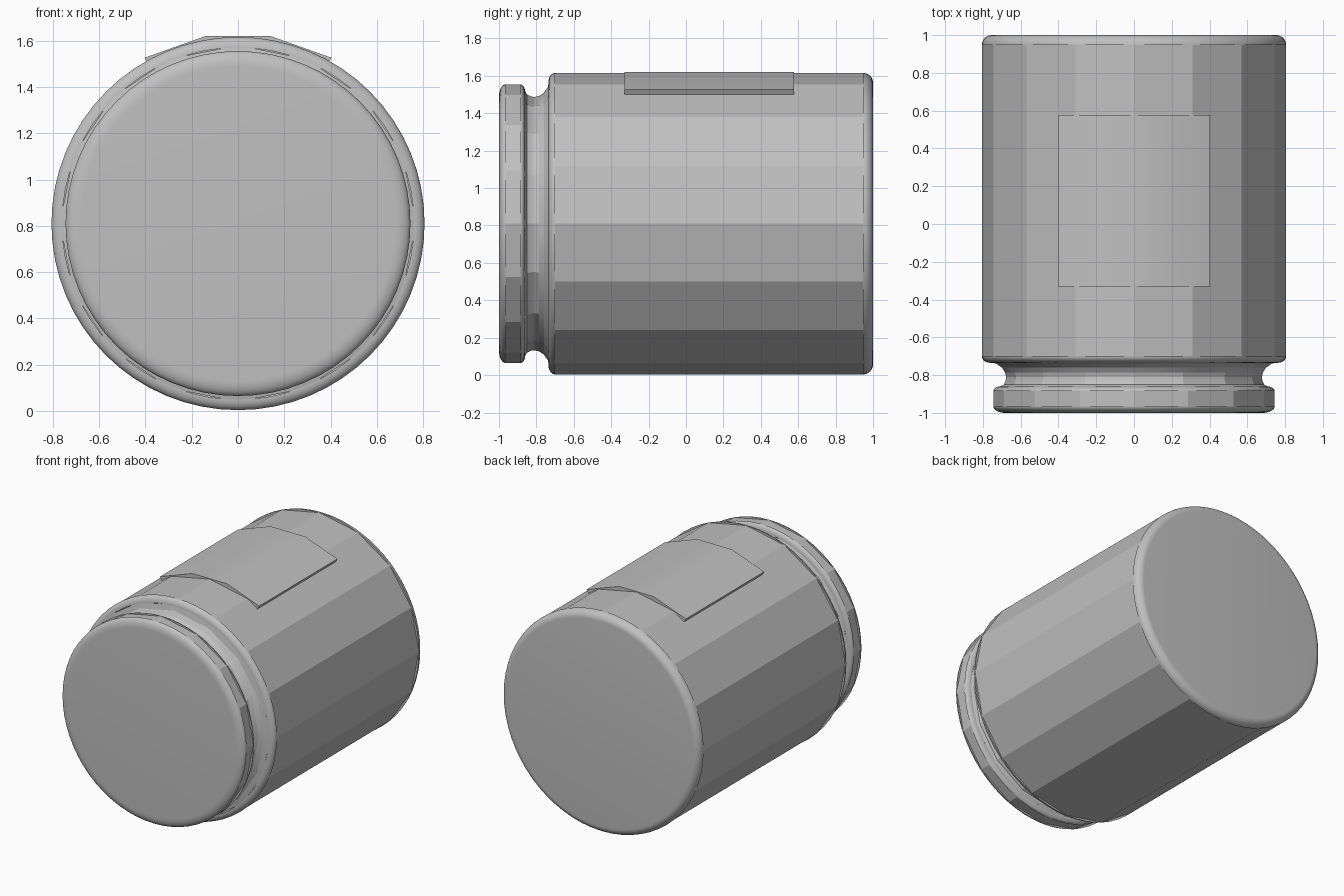
import bpy
import bmesh
from math import sin, cos, pi, radians

cube = bpy.data.objects.get("Cube")
if cube:
    bpy.data.objects.remove(cube, do_unlink=True)

AXIS_Z = 0.81      # height of the jar's lying axis
BODY_R = 0.806
LIP_R = 0.745

grey = bpy.data.materials.new("plain_grey")
grey.use_nodes = True
COLOR = (0.53, 0.53, 0.53, 1)
grey.diffuse_color = COLOR
grey.node_tree.nodes["Principled BSDF"].inputs["Base Color"].default_value = COLOR


def finish(name, bm):
    """Store the mesh as a shaded object."""
    mesh = bpy.data.meshes.new(name)
    bm.to_mesh(mesh)
    bm.free()
    mesh.materials.append(grey)
    for poly in mesh.polygons:
        poly.use_smooth = True
    mesh.set_sharp_from_angle(angle=radians(20))
    obj = bpy.data.objects.new(name, mesh)
    bpy.context.collection.objects.link(obj)
    return obj


def polar(r, y, a):
    return (r * cos(a), y, AXIS_Z + r * sin(a))


def lathe(name, profile, sides, front_cap=False, back_cap=False):
    """Spin (radius, y) points, ordered front to back, about the axis."""
    bm = bmesh.new()
    rings = [[bm.verts.new(polar(r, y, 2 * pi * j / sides)) for j in range(sides)]
             for r, y in profile]
    for near, far in zip(rings, rings[1:]):
        for j in range(sides):
            k = (j + 1) % sides
            bm.faces.new((near[j], far[j], far[k], near[k]))
    if front_cap:
        bm.faces.new(rings[0])
    if back_cap:
        bm.faces.new(rings[-1][::-1])
    return finish(name, bm)


def fillet(start, end, steps=8):
    """Quarter ellipse leaving start radially and reaching end along the axis."""
    (r0, y0), (r1, y1) = start, end
    return [(r0 + (r1 - r0) * sin(t), y1 + (y0 - y1) * cos(t))
            for t in (pi / 2 * i / steps for i in range(steps + 1))]


ROUND, FACETED = 64, 16

# Lid end: flat face, rounded edges and a faceted lip
lathe("lid_face", fillet((0.68, -1), (LIP_R, -0.965)) + [(0.70, -0.965)],
      ROUND, front_cap=True)
lathe("lip_band", [(LIP_R, -0.965), (LIP_R, -0.885)], FACETED)
lathe("lip_back_edge", [(0.70, -0.885)] + fillet((0.705, -0.86), (LIP_R, -0.885))[::-1],
      ROUND)

# Concave neck and rounded shoulder
lathe("neck", [(0.715, -0.863), (0.69, -0.85), (0.68, -0.83), (0.677, -0.81),
               (0.683, -0.785), (0.70, -0.76), (0.73, -0.739), (0.77, -0.73)], FACETED)
lathe("shoulder", fillet((0.76, -0.735), (BODY_R, -0.70)) + [(0.77, -0.70)], ROUND)

# Faceted body and rounded base
lathe("body", [(BODY_R, -0.70), (BODY_R, 0.947)], FACETED)
lathe("base", [(0.77, 0.947)] + fillet((0.752, 1), (BODY_R, 0.947))[::-1],
      ROUND, back_cap=True)

# Slightly raised curved label plate on top
bm = bmesh.new()
angles = [radians(90 + 29.4 * s) for s in (-1, -1 / 3, 1 / 3, 1)]
section = [polar(0.822, -0.33, a) for a in angles]
section += [polar(0.785, -0.33, a) for a in reversed(angles)]
face = bm.faces.new([bm.verts.new(p) for p in section])
extruded = bmesh.ops.extrude_face_region(bm, geom=[face], use_keep_orig=True)
moved = [v for v in extruded["geom"] if isinstance(v, bmesh.types.BMVert)]
bmesh.ops.translate(bm, verts=moved, vec=(0, 0.907, 0))
bmesh.ops.recalc_face_normals(bm, faces=bm.faces)
finish("label_plate", bm)
